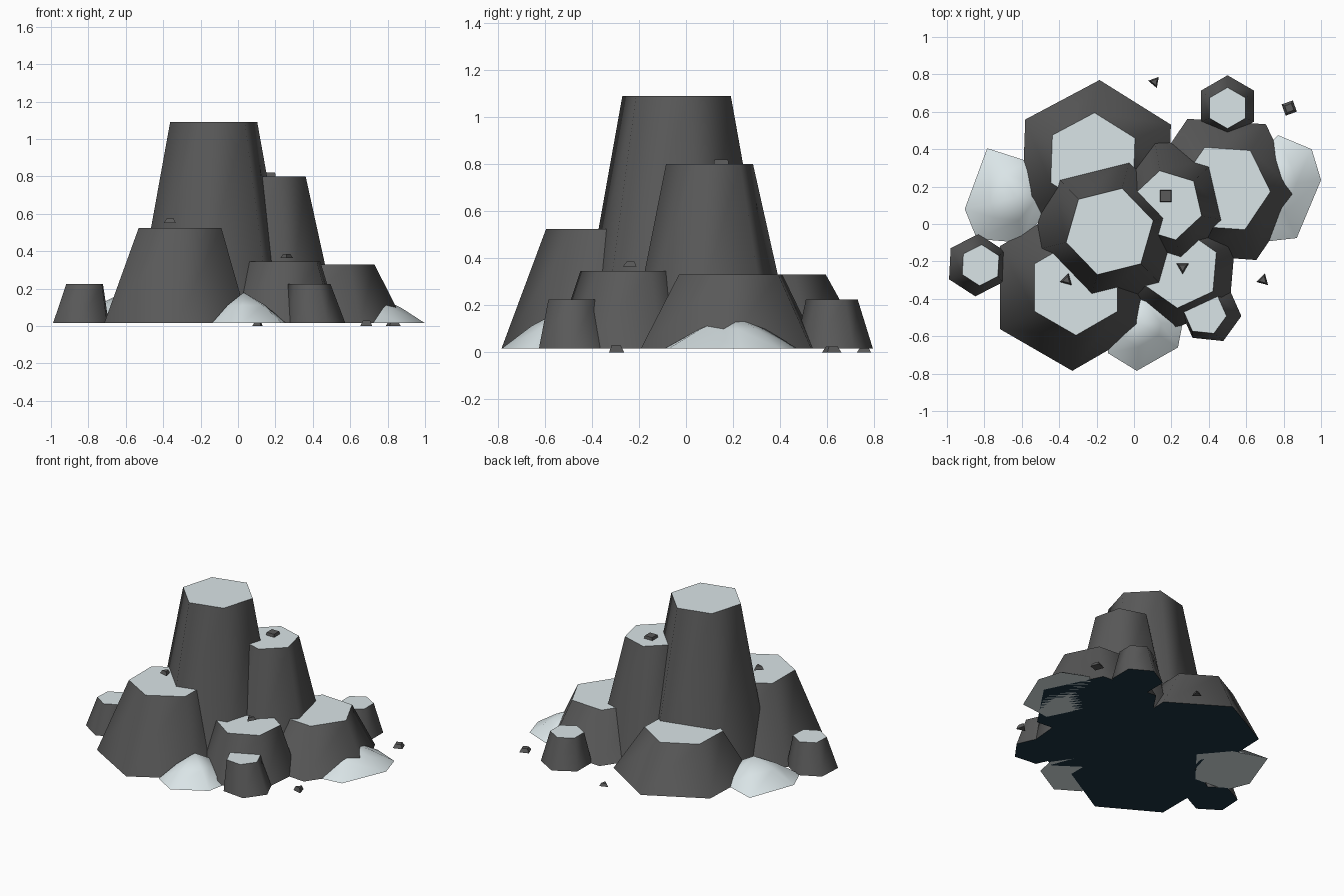
import bpy, bmesh, math
from mathutils import Vector

cube = bpy.data.objects.get("Cube")
if cube:
    bpy.data.objects.remove(cube, do_unlink=True)


def material(name, rgb):
    m = bpy.data.materials.new(name)
    m.use_nodes = True
    m.diffuse_color = (*rgb, 1)
    m.node_tree.nodes["Principled BSDF"].inputs["Base Color"].default_value = (*rgb, 1)
    return m


ROCK = material("dark_rock", (0.1, 0.1, 0.1))
SNOW = material("pale_snow", (0.72, 0.8, 0.82))
NAVY = material("deep_navy", (0.012, 0.035, 0.055))
GROUND = 0.015


def ring(bm, points, z):
    return [bm.verts.new((x, y, z)) for x, y in points]


def polygon(x, y, radius, turn, sides=6):
    angles = [math.radians(turn) + math.tau * i / sides for i in range(sides)]
    return [(x + radius * math.cos(a), y + radius * math.sin(a)) for a in angles]


def bridge(bm, low, high):
    n = len(low)
    for i in range(n):
        j = (i + 1) % n
        f = bm.faces.new((low[i], low[j], high[j], high[i]))
        f.smooth = True


def finish(bm, name, mats):
    bmesh.ops.recalc_face_normals(bm, faces=bm.faces)
    mesh = bpy.data.meshes.new(name)
    bm.to_mesh(mesh)
    bm.free()
    for m in mats:
        mesh.materials.append(m)
    ob = bpy.data.objects.new(name, mesh)
    bpy.context.collection.objects.link(ob)
    return ob


def column(name, x, y, base_r, top_r, height, turn, top=None):
    """Tapered six-sided rock with a snow cap and a navy underside."""
    bm = bmesh.new()
    tx, ty = top or (x, y)
    low = ring(bm, polygon(x, y, base_r, turn), GROUND)
    high = ring(bm, polygon(tx, ty, top_r, turn), height)
    bridge(bm, low, high)
    cap = bm.faces.new(high)
    under = bm.faces.new(low[::-1])
    cap.material_index, under.material_index = 1, 2
    for e in list(cap.edges) + list(under.edges):
        e.smooth = False
    finish(bm, name, (ROCK, SNOW, NAVY))


def mound(name, outline, peak, height):
    """Low snow drift rising from an outline to a soft peak."""
    bm = bmesh.new()
    centre = Vector(peak)
    low = ring(bm, outline, GROUND)
    mid = ring(bm, [centre.lerp(Vector(p), 0.5) for p in outline], height * 0.62)
    bridge(bm, low, mid)
    tip = bm.verts.new((*peak, height))
    for i in range(len(mid)):
        bm.faces.new((mid[i], mid[(i + 1) % len(mid)], tip)).smooth = True
    under = bm.faces.new(low[::-1])
    for e in under.edges:
        e.smooth = False
    finish(bm, name, (SNOW,))


def chip(name, x, y, z, size, height, sides, turn, mat=ROCK, taper=0.6):
    """Small loose flake."""
    bm = bmesh.new()
    low = ring(bm, polygon(x, y, size, turn, sides), z)
    high = ring(bm, polygon(x, y, size * taper, turn, sides), z + height)
    bridge(bm, low, high)
    bm.faces.new(high)
    bm.faces.new(low[::-1])
    for f in bm.faces:
        f.smooth = False
    finish(bm, name, (mat,))


# Rock columns
column("tall_column", -0.13, -0.04, 0.44, 0.24, 1.09, 14)
column("second_column", 0.19, 0.11, 0.36, 0.19, 0.8, -17, (0.18, 0.1))
column("front_left_rock", -0.33, -0.34, 0.445, 0.255, 0.525, 30, (-0.31, -0.34))
column("back_left_rock", -0.2, 0.32, 0.45, 0.255, 0.33, 28, (-0.22, 0.34))
column("right_rock", 0.47, 0.185, 0.42, 0.245, 0.33, -4, (0.485, 0.19))
column("front_right_rock", 0.25, -0.24, 0.32, 0.21, 0.345, 25)
column("small_front_rock", 0.41, -0.475, 0.165, 0.115, 0.225, -6, (0.38, -0.48))
column("small_back_rock", 0.5, 0.63, 0.165, 0.11, 0.225, 30, (0.5, 0.62))
column("small_left_rock", -0.84, -0.22, 0.167, 0.11, 0.225, 27, (-0.82, -0.22))

# Snow drifts between the rocks
mound("front_snow_drift",
      [(-0.14, -0.69), (0.015, -0.785), (0.235, -0.66),
       (0.26, -0.53), (0.1, -0.3), (-0.1, -0.4)], (0.03, -0.53), 0.18)
mound("right_snow_drift",
      [(0.77, 0.475), (0.95, 0.4), (1.0, 0.235),
       (0.87, -0.075), (0.65, -0.1), (0.5, 0.2)], (0.74, 0.2), 0.16)
mound("left_snow_drift",
      [(-0.785, 0.405), (-0.905, 0.08), (-0.84, -0.08),
       (-0.6, -0.1), (-0.4, 0.15), (-0.55, 0.33)], (-0.63, 0.14), 0.17)

# Loose flakes on the ground and on the caps
chip("back_flake", 0.11, 0.76, 0, 0.035, 0.02, 3, 50)
chip("back_left_flake", 0.83, 0.62, 0, 0.045, 0.025, 4, 65)
chip("front_flake", 0.69, -0.3, 0, 0.038, 0.03, 3, 75)
chip("second_column_flake", 0.17, 0.15, 0.8, 0.045, 0.02, 4, 45, taper=0.9)
chip("front_right_flake", 0.26, -0.23, 0.365, 0.038, 0.02, 3, 30)
chip("front_left_flake", -0.36, -0.3, 0.55, 0.038, 0.025, 3, 75)
chip("navy_shard", 0.12, -0.25, 0.34, 0.045, 0.06, 3, 30, NAVY, 0.15)
